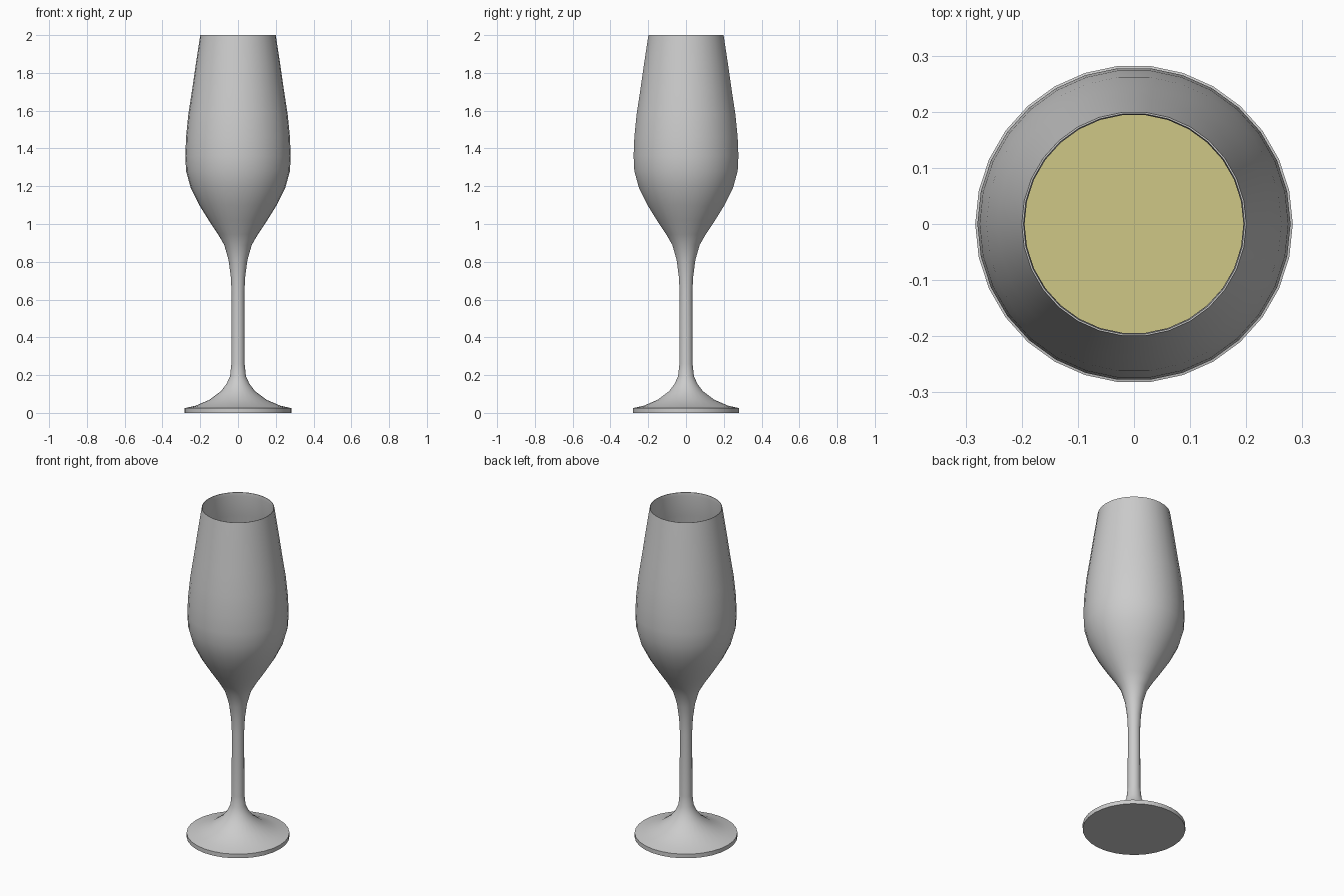
import bpy, bmesh, math

if "Cube" in bpy.data.objects:
    bpy.data.objects.remove(bpy.data.objects["Cube"])

SIDES = 30


def lathe(name, profile):
    """Spin an (r, z) profile around z; points with r = 0 become poles."""
    bm = bmesh.new()
    rings = []
    for r, z in profile:
        if r == 0:
            rings.append([bm.verts.new((0, 0, z))] * SIDES)
        else:
            rings.append([bm.verts.new((r * math.cos(2 * math.pi * i / SIDES),
                                        r * math.sin(2 * math.pi * i / SIDES), z))
                          for i in range(SIDES)])
    for a, b in zip(rings, rings[1:]):
        for i in range(SIDES):
            j = (i + 1) % SIDES
            bm.faces.new(list(dict.fromkeys((a[i], a[j], b[j], b[i]))))
    bmesh.ops.recalc_face_normals(bm, faces=bm.faces)
    mesh = bpy.data.meshes.new(name)
    bm.to_mesh(mesh)
    bm.free()
    obj = bpy.data.objects.new(name, mesh)
    bpy.context.collection.objects.link(obj)
    bpy.ops.object.select_all(action='DESELECT')
    bpy.context.view_layer.objects.active = obj
    obj.select_set(True)
    bpy.ops.object.shade_smooth_by_angle(angle=math.radians(40))
    return obj


# Glass: foot, stem, outer bowl, then back down the inside
foot_stem = [(0, 0), (.283, 0), (.283, .025), (.225, .038), (.15, .07), (.09, .115),
             (.06, .155), (.042, .195), (.035, .26), (.034, .64), (.038, .72),
             (.05, .81), (.073, .89)]
bowl = [(.105, .945), (.155, 1.02), (.205, 1.1), (.25, 1.19), (.275, 1.28),
        (.279, 1.36), (.275, 1.46), (.263, 1.58), (.243, 1.71), (.223, 1.85), (.203, 1.98)]
rim = [(.2, 2), (.197, 2)]
inside = [(r - .008, z) for r, z in reversed(bowl)] + [(.05, .91), (0, .895)]
lathe("glass", foot_stem + bowl + rim + inside)

# Drink filling the lower bowl
level = [(r - .010, z) for r, z in bowl if z < 1.6]
drink = lathe("drink", [(0, .9), (.048, .914)] + level + [(0, level[-1][1])])
mat = bpy.data.materials.new("pale_yellow")
mat.diffuse_color = (.62, .57, .24, 1)
mat.use_nodes = True
mat.node_tree.nodes["Principled BSDF"].inputs["Base Color"].default_value = mat.diffuse_color
drink.data.materials.append(mat)
